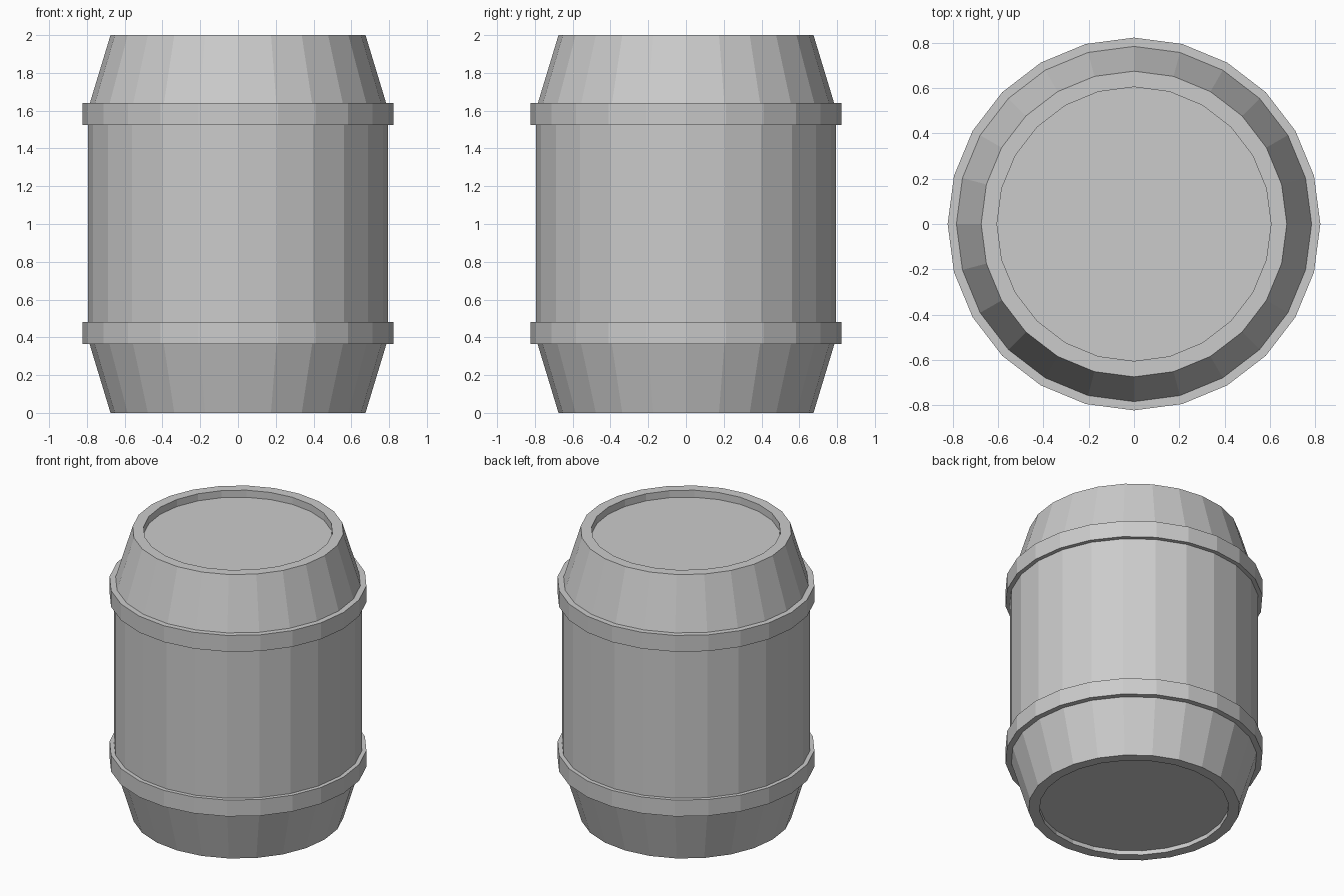
import bpy, bmesh
from math import cos, sin, tau

if "Cube" in bpy.data.objects:
    bpy.data.objects.remove(bpy.data.objects["Cube"])

SIDES = 24


def revolve(name, profile, closed=False):
    """Turn an (r, z) profile about z; cap the ends unless it is a closed loop."""
    bm = bmesh.new()
    rings = [[bm.verts.new((r * cos(tau * i / SIDES), r * sin(tau * i / SIDES), z))
              for i in range(SIDES)] for r, z in profile]
    pairs = list(zip(rings, rings[1:]))
    if closed:
        pairs.append((rings[-1], rings[0]))
    else:
        bm.faces.new(rings[0])
        bm.faces.new(rings[-1])
    for a, b in pairs:
        for i in range(SIDES):
            j = (i + 1) % SIDES
            bm.faces.new((a[i], a[j], b[j], b[i]))
    bmesh.ops.recalc_face_normals(bm, faces=bm.faces)
    mesh = bpy.data.meshes.new(name)
    bm.to_mesh(mesh)
    bm.free()
    obj = bpy.data.objects.new(name, mesh)
    bpy.context.collection.objects.link(obj)
    return obj


# Barrel body with recessed bottom and lid
revolve("barrel_body", [(0.605, 0.03), (0.605, 0), (0.675, 0), (0.795, 0.395),
                        (0.795, 1.605), (0.675, 2), (0.605, 2), (0.605, 1.95)])

# Hoops around the barrel
for name, z in (("lower_hoop", 0.365), ("upper_hoop", 1.525)):
    revolve(name, [(0.78, z), (0.823, z), (0.823, z + 0.115), (0.78, z + 0.115)],
            closed=True)
